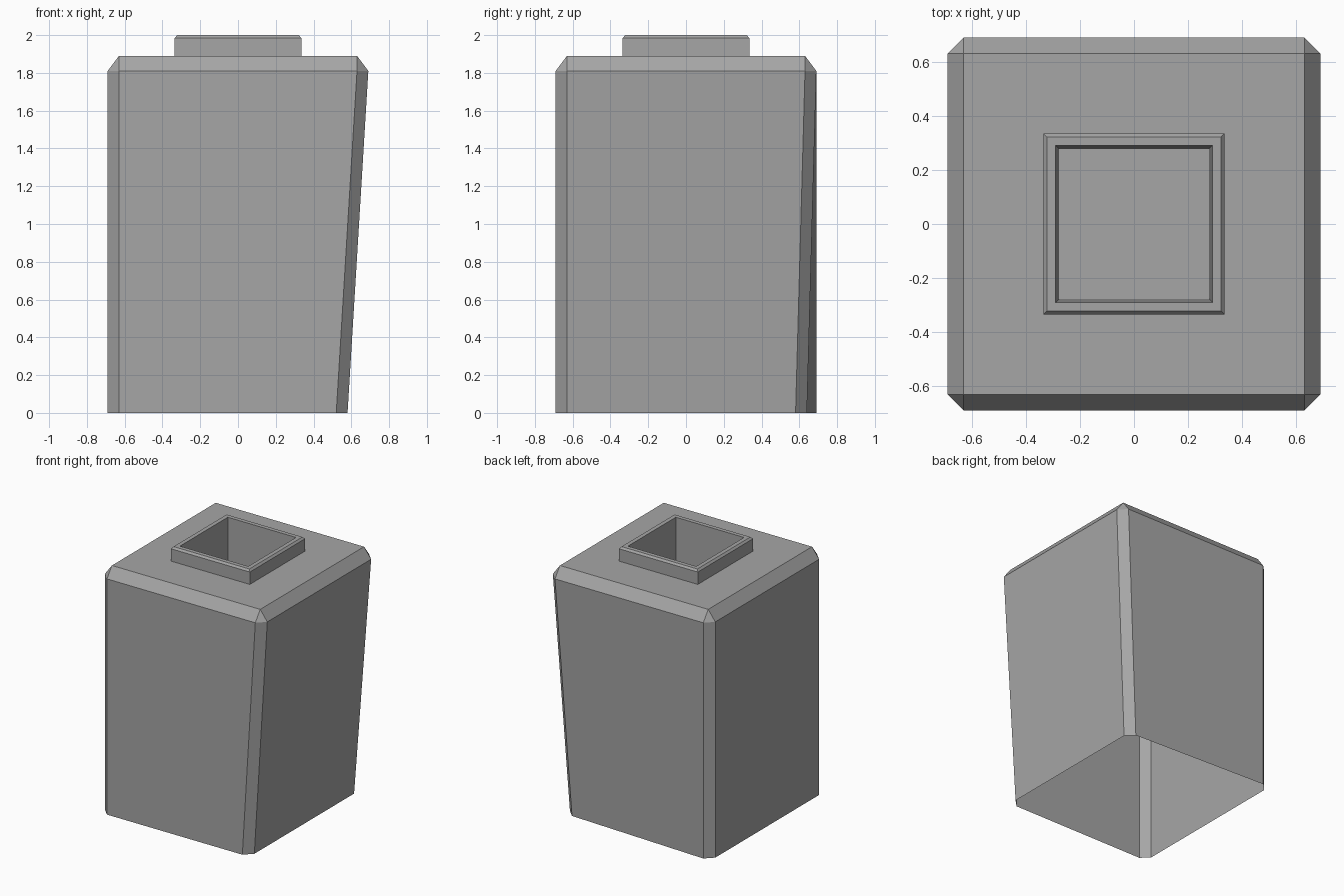
import bpy, bmesh

cube = bpy.data.objects.get("Cube")
if cube:
    bpy.data.objects.remove(cube, do_unlink=True)

grey = bpy.data.materials.new("plain grey")
grey.use_nodes = True
GREY = (0.38, 0.38, 0.38, 1)
grey.diffuse_color = GREY
grey.node_tree.nodes["Principled BSDF"].inputs["Base Color"].default_value = GREY


def finish(name, bm):
    mesh = bpy.data.meshes.new(name)
    bm.to_mesh(mesh)
    bm.free()
    mesh.materials.append(grey)
    obj = bpy.data.objects.new(name, mesh)
    bpy.context.collection.objects.link(obj)
    return obj


def ring(bm, outline, z):
    return [bm.verts.new((x, y, z)) for x, y in outline]


def bridge(bm, low, high):
    n = len(low)
    for i in range(n):
        j = (i + 1) % n
        corners = (low[i], low[j], high[j], high[i])
        bm.faces.new(corners)


def square(r):
    return [(-r, -r), (r, -r), (r, r), (-r, r)]


# Body: chamfered shell, open underneath, with a leaning right side
R, C, SHOULDER, TOP = 0.69, 0.63, 1.81, 1.89
octagon = [(-C, -R), (C, -R), (R, -C), (R, C), (C, R), (-C, R), (-R, C), (-R, -C)]
base = [(x - 0.11 * (x > 0), y - 0.05 * (x > 0 and y > 0)) for x, y in octagon]

bm = bmesh.new()
foot = ring(bm, base, 0)
shoulder = ring(bm, octagon, SHOULDER)
lid = ring(bm, square(C), TOP)
bridge(bm, foot, shoulder)
for i in range(4):
    # sloped shoulder strip, then the small corner triangle
    a, b = 2 * i, 2 * i + 1
    j = (i + 1) % 4
    bm.faces.new((shoulder[a], shoulder[b], lid[j], lid[i]))
    bm.faces.new((shoulder[b], shoulder[(b + 1) % 8], lid[j]))

# Flat top, left open where the neck stands
mouth = ring(bm, square(0.335), TOP)
bridge(bm, lid, mouth)
finish("body", bm)

# Neck: raised square collar, bevelled rim and a deep square well
bm = bmesh.new()
profile = [(0.335, TOP), (0.335, 1.985), (0.322, 2.0), (0.29, 2.0), (0.278, 1.1)]
rings = [ring(bm, square(r), z) for r, z in profile]
for low, high in zip(rings, rings[1:]):
    bridge(bm, low, high)
bm.faces.new(rings[-1])
finish("neck", bm)
